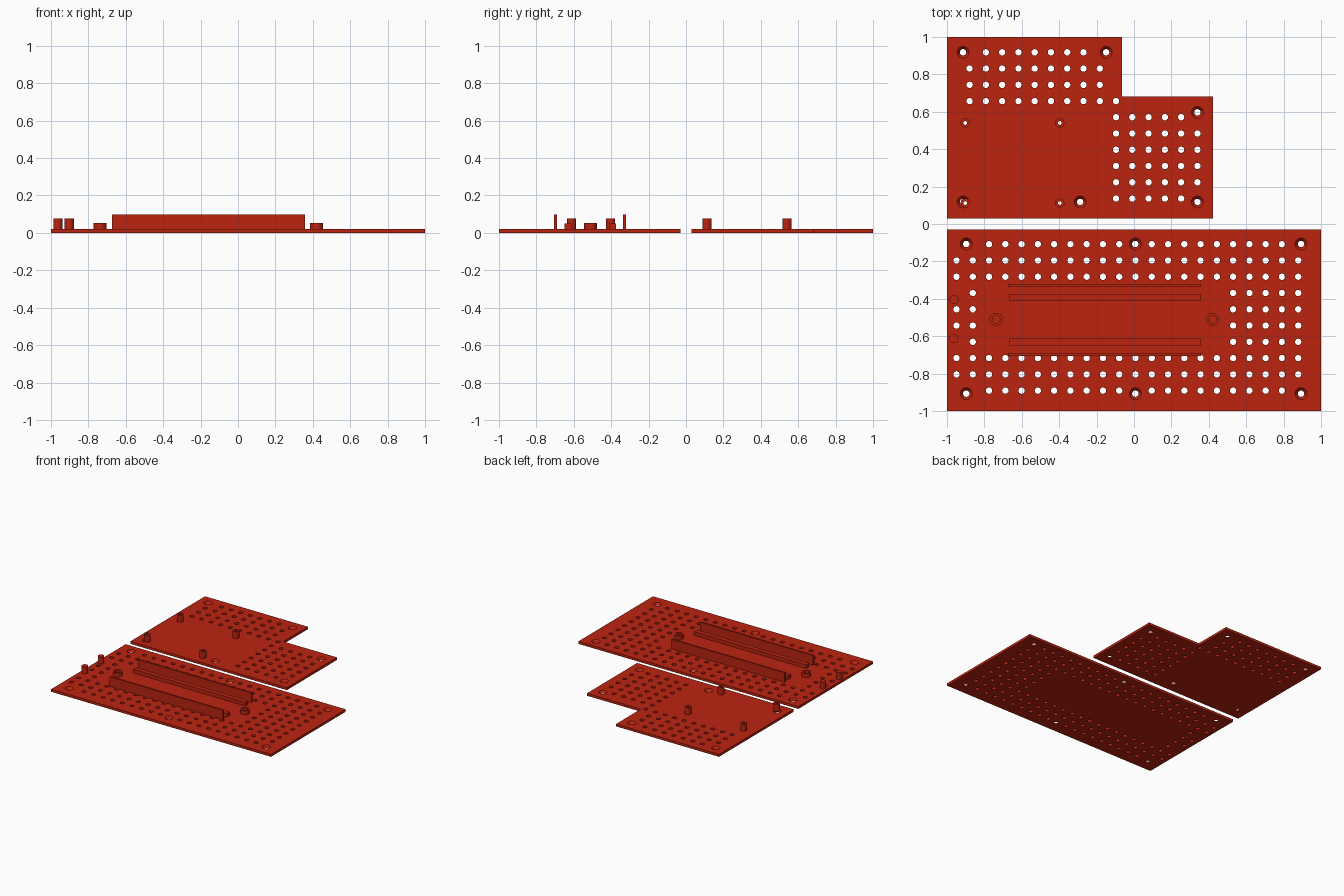
import bpy, bmesh
from mathutils import Matrix, Vector

cube = bpy.data.objects.get("Cube")
if cube:
    bpy.data.objects.remove(cube, do_unlink=True)

red = bpy.data.materials.new("brick_red")
red.use_nodes = True
colour = (0.50, 0.017, 0.005, 1)
red.diffuse_color = colour
red.node_tree.nodes["Principled BSDF"].inputs["Base Color"].default_value = colour

T = 0.02        # plate thickness
PITCH = 0.087   # hole grid spacing
HOLE_R = 0.017


def finish(name, bm):
    bmesh.ops.recalc_face_normals(bm, faces=bm.faces)
    mesh = bpy.data.meshes.new(name)
    bm.to_mesh(mesh)
    bm.free()
    mesh.materials.append(red)
    ob = bpy.data.objects.new(name, mesh)
    bpy.context.collection.objects.link(ob)
    return ob


def add_cone(bm, x, y, z0, z1, r0, r1, sides=16):
    bmesh.ops.create_cone(bm, cap_ends=True, segments=sides, radius1=r0, radius2=r1,
                          depth=z1 - z0, matrix=Matrix.Translation((x, y, (z0 + z1) / 2)))


def prism(name, outline, z0, z1):
    bm = bmesh.new()
    face = bm.faces.new([bm.verts.new((x, y, z0)) for x, y in outline])
    up = bmesh.ops.extrude_face_region(bm, geom=[face])
    bmesh.ops.translate(bm, vec=(0, 0, z1 - z0),
                        verts=[v for v in up["geom"] if isinstance(v, bmesh.types.BMVert)])
    return finish(name, bm)


def box(name, x0, x1, y0, y1, z0, z1):
    return prism(name, [(x0, y0), (x1, y0), (x1, y1), (x0, y1)], z0, z1)


def drill(ob, points, z0, z1, r0, r1, sides=16):
    """Cut one hole per point, then discard the cutter."""
    bm = bmesh.new()
    for x, y in points:
        add_cone(bm, x, y, z0, z1, r0, r1, sides)
    cutter = finish("drill_cutter", bm)
    cutter.hide_render = True
    mod = ob.modifiers.new("drill", "BOOLEAN")
    mod.operation, mod.solver, mod.object = "DIFFERENCE", "EXACT", cutter
    bpy.context.view_layer.update()
    cut = bpy.data.meshes.new_from_object(ob.evaluated_get(bpy.context.evaluated_depsgraph_get()))
    ob.modifiers.clear()
    ob.data = cut
    bpy.data.objects.remove(cutter, do_unlink=True)


def countersink(ob, points):
    # cone continues slightly past both plate faces
    slope = 0.015 / T
    e = 0.004
    drill(ob, points, -e, T + e, HOLE_R - slope * e, HOLE_R + 0.015 + slope * e, 24)


def post(name, x, y, r, top, bore=0.0, bore_floor=0.0):
    bm = bmesh.new()
    add_cone(bm, x, y, T - 0.002, top, r, r, 24)
    ob = finish(name, bm)
    if bore:
        drill(ob, [(x, y)], bore_floor, top + 0.01, bore, bore)


# Large front plate with its hole grid
front_plate = box("front_plate", -1, 1, -1, -0.03, 0, T)
outer = [c for c in range(2, 21) if c != 11]
right_side = list(range(17, 22))
rows = {0: outer, 9: outer, 3: [1] + right_side, 6: [1] + right_side,
        4: [0, 1] + right_side, 5: [0, 1] + right_side}
grid = [(-0.949 + c * PITCH, -0.108 - r * PITCH)
        for r in range(10) for c in rows.get(r, range(22))]
drill(front_plate, grid, -0.01, T + 0.01, HOLE_R, HOLE_R)
countersink(front_plate, [(x, y) for x in (-0.897, 0.007, 0.893) for y in (-0.107, -0.907)])

# Tall walls and low ledges that hold a board
for side, s in (("back", 1), ("front", -1)):
    y = -0.513 + s * 0.185
    box(side + "_tall_wall", -0.673, 0.358, y - 0.0075, y + 0.0075, T - 0.002, 0.098)
    y = -0.512 + s * 0.119
    box(side + "_low_ledge", -0.665, 0.355, y - 0.019, y + 0.019, T - 0.002, 0.05)

# Screw bosses and pegs on the front plate
for side, x in (("right", -0.737), ("left", 0.42)):
    post(side + "_screw_boss", x, -0.51, 0.035, 0.052, 0.021, T)
for side, y in (("back", -0.403), ("front", -0.613)):
    post(side + "_peg", -0.963, y, 0.024, 0.077)

# Stepped rear plate
rear_plate = prism("rear_plate", [(-1, 0.03), (0.423, 0.03), (0.423, 0.682),
                                  (-0.065, 0.682), (-0.065, 1), (-1, 1)], 0, T)
upper = [range(1, 8), range(9), range(9), range(10)]
lower = [range(5), range(6), range(6), range(6), range(6), range(5)]
lower[0] = lower[-1] = range(6)
lower[0] = range(5)
lower[-1] = range(5)
grid = [(-0.879 + c * PITCH, 0.918 - r * PITCH) for r, cs in enumerate(upper) for c in cs]
grid += [(-0.096 + c * PITCH, 0.571 - r * PITCH) for r, cs in enumerate(lower) for c in cs]
drill(rear_plate, grid, -0.01, T + 0.01, HOLE_R, HOLE_R)
countersink(rear_plate, [(-0.914, 0.918), (-0.149, 0.918), (0.339, 0.597),
                         (0.339, 0.118), (-0.288, 0.118), (-0.914, 0.118)])

# Hollow standoffs, bored right through the rear plate
standoffs = [(x, y) for x in (-0.902, -0.397) for y in (0.112, 0.54)]
drill(rear_plate, standoffs, -0.01, T + 0.01, 0.01, 0.01)
for i, (x, y) in enumerate(standoffs):
    post("standoff_%d" % (i + 1), x, y, 0.025, 0.077, 0.01, -0.01)
